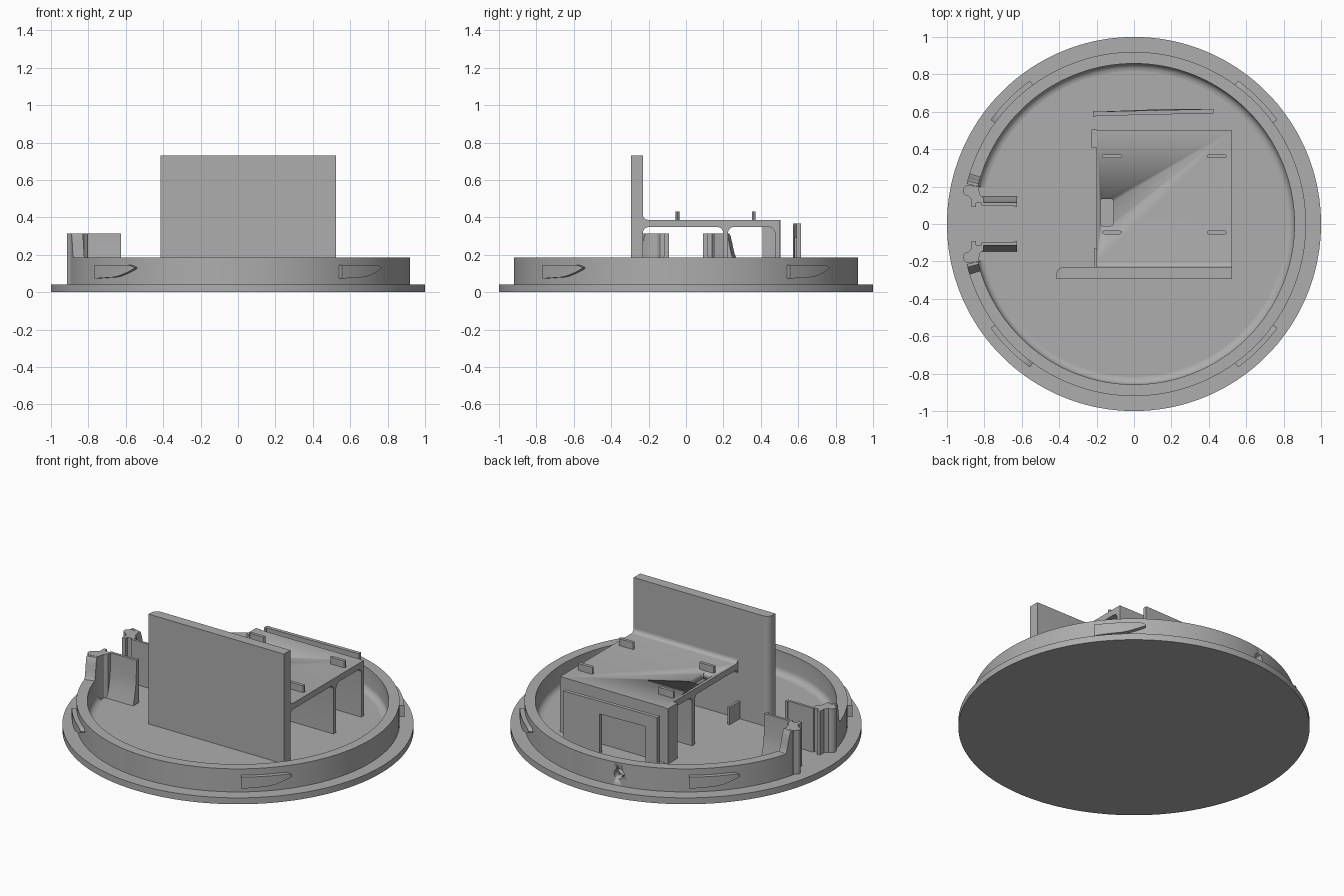
import bpy
import bmesh
from math import sin, cos, pi, radians
from mathutils import Vector, Matrix

old = bpy.data.objects.get("Cube")
if old:
    bpy.data.objects.remove(old, do_unlink=True)

GREY = (0.42, 0.42, 0.42, 1)
plastic = bpy.data.materials.new("grey plastic")
plastic.use_nodes = True
plastic.diffuse_color = GREY
plastic.node_tree.nodes["Principled BSDF"].inputs["Base Color"].default_value = GREY

FLOOR, RIM, TALL = 0.04, 0.185, 0.315


def finish(name, bm):
    bmesh.ops.recalc_face_normals(bm, faces=bm.faces)
    mesh = bpy.data.meshes.new(name)
    bm.to_mesh(mesh)
    bm.free()
    mesh.materials.append(plastic)
    ob = bpy.data.objects.new(name, mesh)
    bpy.context.collection.objects.link(ob)
    bpy.ops.object.select_all(action='DESELECT')
    ob.select_set(True)
    bpy.context.view_layer.objects.active = ob
    bpy.ops.object.shade_smooth_by_angle(angle=radians(30))
    return ob


def prism(name, outline, axis, lo, hi):
    """Extrude a 2D outline along an axis, between lo and hi."""
    place = {'x': lambda p, t: (t, p[0], p[1]),
             'y': lambda p, t: (p[0], t, p[1]),
             'z': lambda p, t: (p[0], p[1], t)}[axis]
    bm = bmesh.new()
    a = [bm.verts.new(place(p, lo)) for p in outline]
    b = [bm.verts.new(place(p, hi)) for p in outline]
    bm.faces.new(a)
    bm.faces.new(b)
    for i in range(len(a)):
        j = (i + 1) % len(a)
        bm.faces.new((a[i], a[j], b[j], b[i]))
    return finish(name, bm)


def box(name, x0, x1, y0, y1, z0, z1):
    return prism(name, [(x0, y0), (x1, y0), (x1, y1), (x0, y1)], 'z', z0, z1)


def arc(cx, cy, r, start, end, n=6):
    return [(cx + r * cos(radians(start + (end - start) * i / n)),
             cy + r * sin(radians(start + (end - start) * i / n))) for i in range(n + 1)]


def cut(ob, cutter):
    cutter.hide_render = True
    mod = ob.modifiers.new("cut", 'BOOLEAN')
    mod.operation = 'DIFFERENCE'
    mod.object = cutter
    bpy.context.view_layer.objects.active = ob
    bpy.ops.object.modifier_apply(modifier=mod.name)
    bpy.data.objects.remove(cutter, do_unlink=True)


def sweep(name, sections):
    """Join matching closed sections into a capped solid."""
    bm = bmesh.new()
    rows = [[bm.verts.new(p) for p in s] for s in sections]
    for r, s in zip(rows, rows[1:]):
        for i in range(len(r)):
            j = (i + 1) % len(r)
            bm.faces.new((r[i], r[j], s[j], s[i]))
    bm.faces.new(rows[0])
    bm.faces.new(rows[-1])
    return finish(name, bm)


# Base disc
prism("base_disc", arc(0, 0, 1, 0, 358, 179), 'z', 0, FLOOR)

# Rim ring, open at -x, its ends rising to the clip height
GAP = 13


def rim_height(deg):
    d = 180 - abs(deg)
    t = min(1, max(0, (17 - d) / 2.5))
    return RIM + (TALL - RIM) * t * t * (3 - 2 * t)


def rim_section(deg):
    fillet = arc(0.818, FLOOR + 0.04, 0.04, -90, 0, 5)
    top = rim_height(deg)
    prof = [(0.92, FLOOR - 0.01), (0.92, top), (0.858, top)] + fillet[::-1] + [(0.818, FLOOR - 0.01)]
    a = radians(deg)
    return [(r * cos(a), r * sin(a), z) for r, z in prof]


end = 180 - GAP
ramp = [17 - 0.5 * i for i in range(8)]
angles = [-180 + d for d in ramp[::-1]] + [-162 + 2 * i for i in range(163)] + [180 - d for d in ramp]
rim = sweep("rim_ring", [rim_section(a) for a in angles])

# Small radial hole through the rim
direction = Vector((cos(radians(100.5)), sin(radians(100.5)), 0))
bm = bmesh.new()
bmesh.ops.create_cone(bm, segments=24, radius1=0.032, radius2=0.032, depth=0.3, cap_ends=True,
                      matrix=Matrix.Translation(direction * 0.9 + Vector((0, 0, 0.115)))
                      @ direction.to_track_quat('Z', 'Y').to_matrix().to_4x4())
cut(rim, finish("hole_cutter", bm))

# Four locking lugs, each with a tapered end
for k in range(4):
    sections = []
    for i in range(13):
        t = i / 12
        a = radians(36 + 90 * k + 18 * t)
        low = 0.073 + 0.007 * min(1, t / 0.5) + 0.045 * max(0, (t - 0.5) / 0.5) ** 1.5
        high = 0.145 - 0.012 * max(0, (t - 0.9) / 0.1)
        sections.append([(r * cos(a), r * sin(a), z)
                         for r, z in ((0.91, low), (0.947, low), (0.947, high), (0.91, high))])
    sweep("locking_lug_%d" % (k + 1), sections)

# Upright panel with one rounded edge
panel = [(-0.415, -0.295), (0.525, -0.295), (0.525, -0.23)] + arc(-0.375, -0.27, 0.04, 90, 180)
prism("upright_panel", panel, 'z', FLOOR - 0.01, 0.73)

# Shelf with two legs and rounded inner corners
R = 0.03
under = 0.348
frame = [(0.5, FLOOR - 0.01), (0.5, 0.387)]
frame += arc(-0.205, 0.412, 0.025, 270, 180)
frame += [(-0.24, 0.412), (-0.24, 0.32)]
frame += arc(-0.23 + R, under - R, R, 180, 90)
frame += arc(0.198 - R, under - R, R, 90, 0)
frame += [(0.198, FLOOR - 0.01), (0.225, FLOOR - 0.01)]
frame += arc(0.225 + R, under - R, R, 180, 90)
frame += arc(0.475 - R, under - R, R, 90, 0)
frame += [(0.475, FLOOR - 0.01)]
shelf = prism("shelf", frame, 'x', -0.2, 0.525)
slot = []
for cx, cy, start in ((-0.125, 0.12, 0), (-0.165, 0.12, 90), (-0.165, 0.005, 180), (-0.125, 0.005, 270)):
    slot += arc(cx, cy, 0.015, start, start + 90, 3)
cut(shelf, prism("slot_cutter", slot, 'z', 0.3, 0.45))

# Corner pillar and low stop on the open side of the shelf
box("corner_pillar", -0.228, -0.198, 0.408, 0.505, FLOOR - 0.01, 0.387)
box("low_stop", -0.213, -0.198, -0.235, -0.13, FLOOR - 0.01, 0.15)

# Locating tabs on the shelf
for x in (-0.17, 0.39):
    for y in (-0.055, 0.352):
        outline = arc(x + 0.095, y + 0.01, 0.01, -90, 90) + arc(x + 0.01, y + 0.01, 0.01, 90, 270)
        prism("locating_tab", outline, 'z', 0.38, 0.43)

# Thin slanted retaining plate with a window
plate = prism("retaining_plate",
              [(-0.22, 0.03), (-0.22, 0.367), (0.425, 0.367), (0.425, 0.03),
               (0.17, 0.03), (0.17, 0.29), (-0.14, 0.29), (-0.14, 0.03)], 'y', 0.577, 0.6)
for v in plate.data.vertices:
    v.co.y += 0.015 * min(1, (v.co.x + 0.22) / 0.4)
box("retaining_lip", -0.22, -0.205, 0.573, 0.603, FLOOR - 0.01, 0.367)

# Mirrored cable clips at the rim opening
for side, label in ((1, "back"), (-1, "front")):
    curl = [(-0.833, 0.2), (-0.893, 0.21)] + arc(-0.887, 0.178, 0.028, 160, 270)
    curl += [(-0.868, 0.13), (-0.868, 0.09), (-0.846, 0.09), (-0.846, 0.112), (-0.805, 0.112),
             (-0.805, 0.14), (-0.822, 0.155)]
    prism(label + "_clip_curl", [(x, side * y) for x, y in curl], 'z', FLOOR - 0.01, TALL)
    fin = [(0.1, FLOOR - 0.01), (0.1, TALL), (0.116, TALL), (0.118, 0.2)]
    fin += [(0.126, 0.13), (0.138, 0.08), (0.15, FLOOR - 0.01)]
    prism(label + "_clip_fin", [(side * y, z) for y, z in fin], 'x', -0.815, -0.625)
    y0, y1 = sorted((side * 0.092, side * 0.104))
    box(label + "_clip_bead", -0.64, -0.625, y0, y1, FLOOR - 0.01, TALL)
